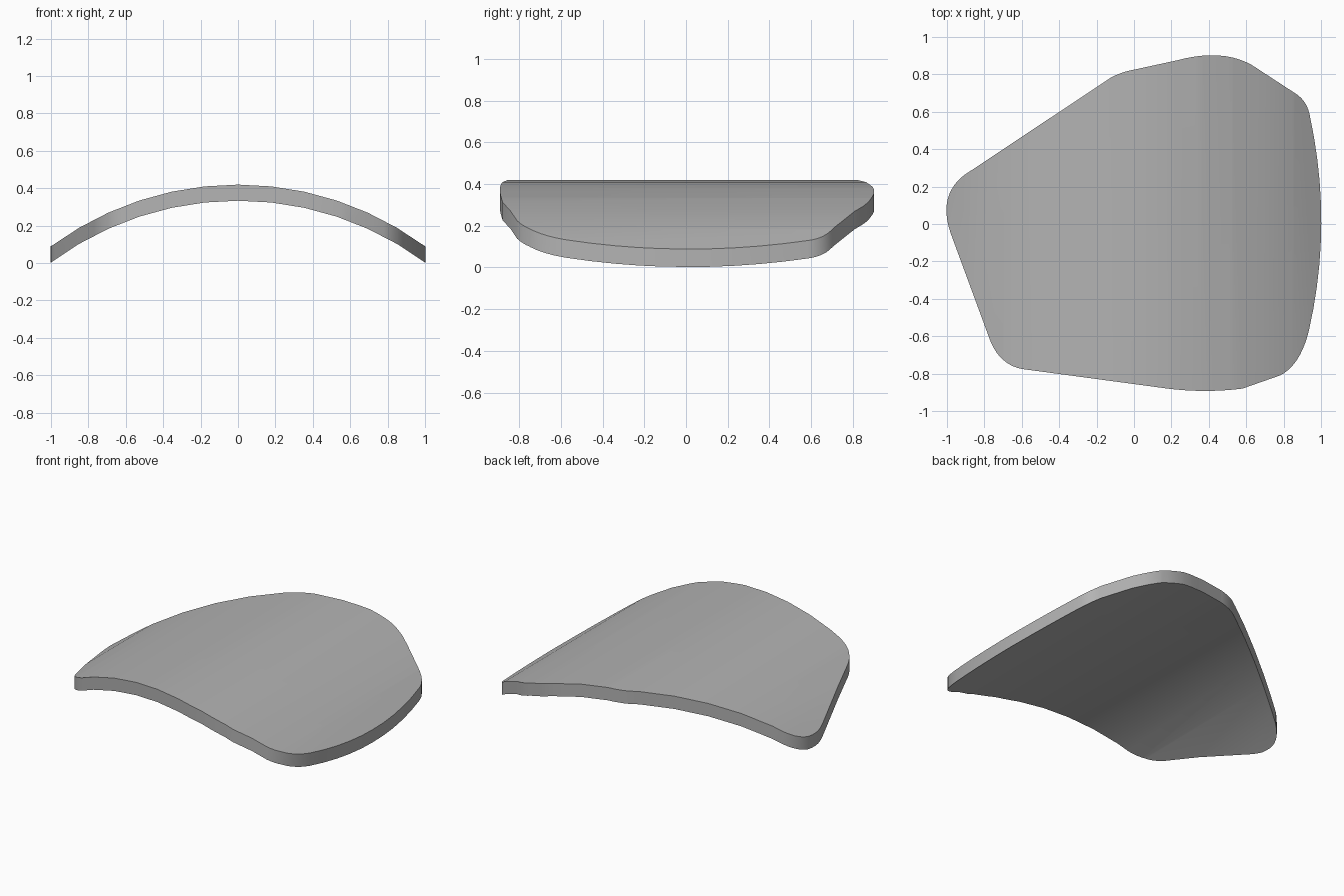
import bpy, bmesh, math
from mathutils import Vector

cube = bpy.data.objects.get("Cube")
if cube:
    bpy.data.objects.remove(cube)

RADIUS, CROWN, THICK = 1.68, 0.333, 0.086
STEP = math.asin(1 / RADIUS) / 6

# Rounded corners of the outline: start, control, end (counter-clockwise)
corners = [
    ((-0.91, 0.26), (-1.05, 0.15), (-0.98, -0.05)),
    ((-0.77, -0.62), (-0.72, -0.75), (-0.60, -0.775)),
    ((0.18, -0.88), (0.38, -0.905), (0.58, -0.88)),
    ((0.78, -0.81), (0.89, -0.755), (0.935, -0.57)),
    ((0.935, -0.57), (1.065, 0.0), (0.94, 0.58)),
    ((0.94, 0.58), (0.925, 0.66), (0.86, 0.70)),
    ((0.63, 0.85), (0.47, 0.94), (0.23, 0.875)),
    ((0.00, 0.825), (-0.06, 0.815), (-0.12, 0.785)),
]


def rounded_outline(corners, steps=10):
    points = []
    for corner in corners:
        a, b, c = (Vector(p) for p in corner)
        for i in range(steps + 1):
            t = i / steps
            p = a * (1 - t) ** 2 + b * 2 * t * (1 - t) + c * t * t
            if not points or (p - points[-1]).length > 1e-4:
                points.append(p)
    return points


# Flat outline, cut into strips along the bend
bm = bmesh.new()
bm.faces.new([bm.verts.new((p.x, p.y, 0)) for p in rounded_outline(corners)])
cuts = [RADIUS * math.sin(i * STEP) for i in range(-5, 6)]
for x in cuts:
    bmesh.ops.bisect_plane(bm, geom=bm.verts[:] + bm.edges[:] + bm.faces[:],
                           plane_co=(x, 0, 0), plane_no=(1, 0, 0))


# Bend the sheet: each strip is a chord of the arch
def arch(x):
    return CROWN - RADIUS + math.sqrt(RADIUS ** 2 - x * x)


stations = [-1.0] + cuts + [1.0]
for v in bm.verts:
    x = max(-1.0, min(1.0, v.co.x))
    i = max(k for k in range(len(stations) - 1) if stations[k] <= x + 1e-6)
    a, b = stations[i], stations[i + 1]
    t = (x - a) / (b - a)
    v.co.z = arch(a) * (1 - t) + arch(b) * t

# Thicken straight up
result = bmesh.ops.extrude_face_region(bm, geom=bm.faces[:], use_keep_orig=True)
for item in result["geom"]:
    if isinstance(item, bmesh.types.BMVert):
        item.co.z += THICK
bmesh.ops.recalc_face_normals(bm, faces=bm.faces[:])

mesh = bpy.data.meshes.new("curved_plate")
bm.to_mesh(mesh)
bm.free()
plate = bpy.data.objects.new("curved_plate", mesh)
bpy.context.collection.objects.link(plate)

# Plain grey
grey = bpy.data.materials.new("plain_grey")
grey.use_nodes = True
color = (0.45, 0.45, 0.45, 1)
grey.diffuse_color = color
grey.node_tree.nodes["Principled BSDF"].inputs["Base Color"].default_value = color
mesh.materials.append(grey)

# Smooth faces with crisp rims
bpy.ops.object.select_all(action="DESELECT")
plate.select_set(True)
bpy.context.view_layer.objects.active = plate
bpy.ops.object.shade_smooth_by_angle()
